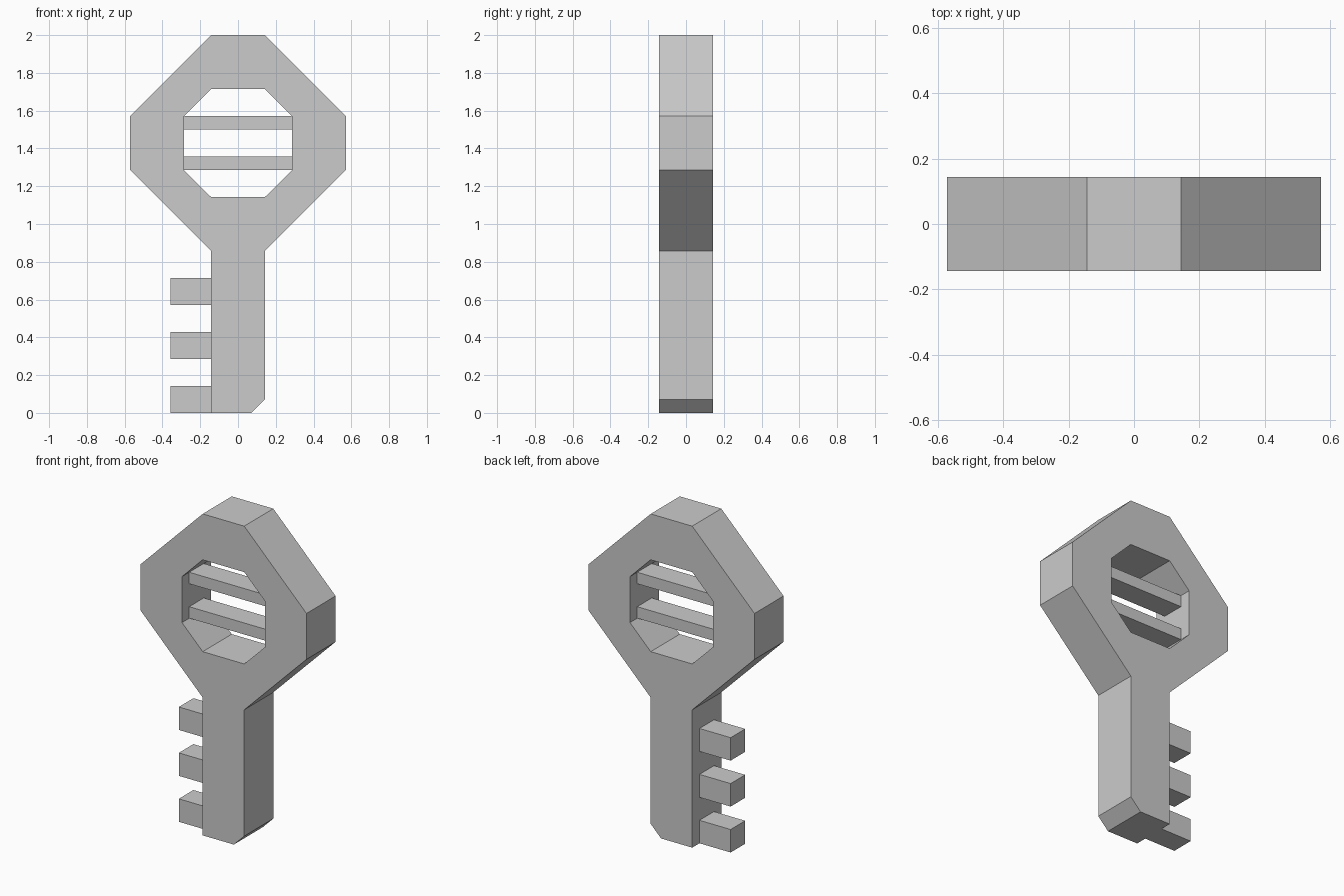
import bpy
import bmesh

cube = bpy.data.objects.get("Cube")
if cube:
    bpy.data.objects.remove(cube, do_unlink=True)

U = 1 / 7  # modelling grid step

grey = bpy.data.materials.new("plain_grey")
grey.use_nodes = True
colour = (0.6, 0.6, 0.6, 1)
grey.diffuse_color = colour
grey.node_tree.nodes["Principled BSDF"].inputs["Base Color"].default_value = colour


def add_object(name, bm):
    bmesh.ops.recalc_face_normals(bm, faces=bm.faces)
    mesh = bpy.data.meshes.new(name)
    bm.to_mesh(mesh)
    bm.free()
    mesh.materials.append(grey)
    obj = bpy.data.objects.new(name, mesh)
    bpy.context.collection.objects.link(obj)
    return obj


def box(name, x0, x1, z0, z1, depth):
    bm = bmesh.new()
    bmesh.ops.create_cube(bm, size=1)
    for v in bm.verts:
        v.co.x = (x0 if v.co.x < 0 else x1) * U
        v.co.y *= depth * U
        v.co.z = (z0 if v.co.z < 0 else z1) * U
    return add_object(name, bm)


def octagon(bm, half_width, top, bottom):
    """Cut-corner square with straight edges two steps long, clockwise."""
    cut = half_width - 1
    half = [(1, top), (half_width, top - cut),
            (half_width, bottom + cut), (1, bottom)]
    points = half + [(-x, z) for x, z in reversed(half)]
    return [bm.verts.new((x * U, 0, z * U)) for x, z in points]


# Pierced head and shaft as one flat outline, thickened evenly
bm = bmesh.new()
outer = octagon(bm, 4, 14, 6)
inner = octagon(bm, 2, 12, 8)
for i in range(8):
    j = (i + 1) % 8
    bm.faces.new((outer[i], outer[j], inner[j], inner[i]))
tip = [bm.verts.new((x * U, 0, z * U)) for x, z in ((-1, 0), (0.5, 0), (1, 0.5))]
bm.faces.new([outer[3], outer[4]] + tip)
body = add_object("key_body", bm)
solid = body.modifiers.new("thickness", "SOLIDIFY")
solid.thickness = 2 * U
solid.offset = 0

# Bars across the head opening
for name, z in (("lower_bar", 9), ("upper_bar", 10.5)):
    box(name, -2, 2, z, z + 0.5, 1)

# Teeth on the side of the shaft
for i in range(3):
    box(f"tooth_{i + 1}", -2.5, -1, 2 * i, 2 * i + 1, 1)
